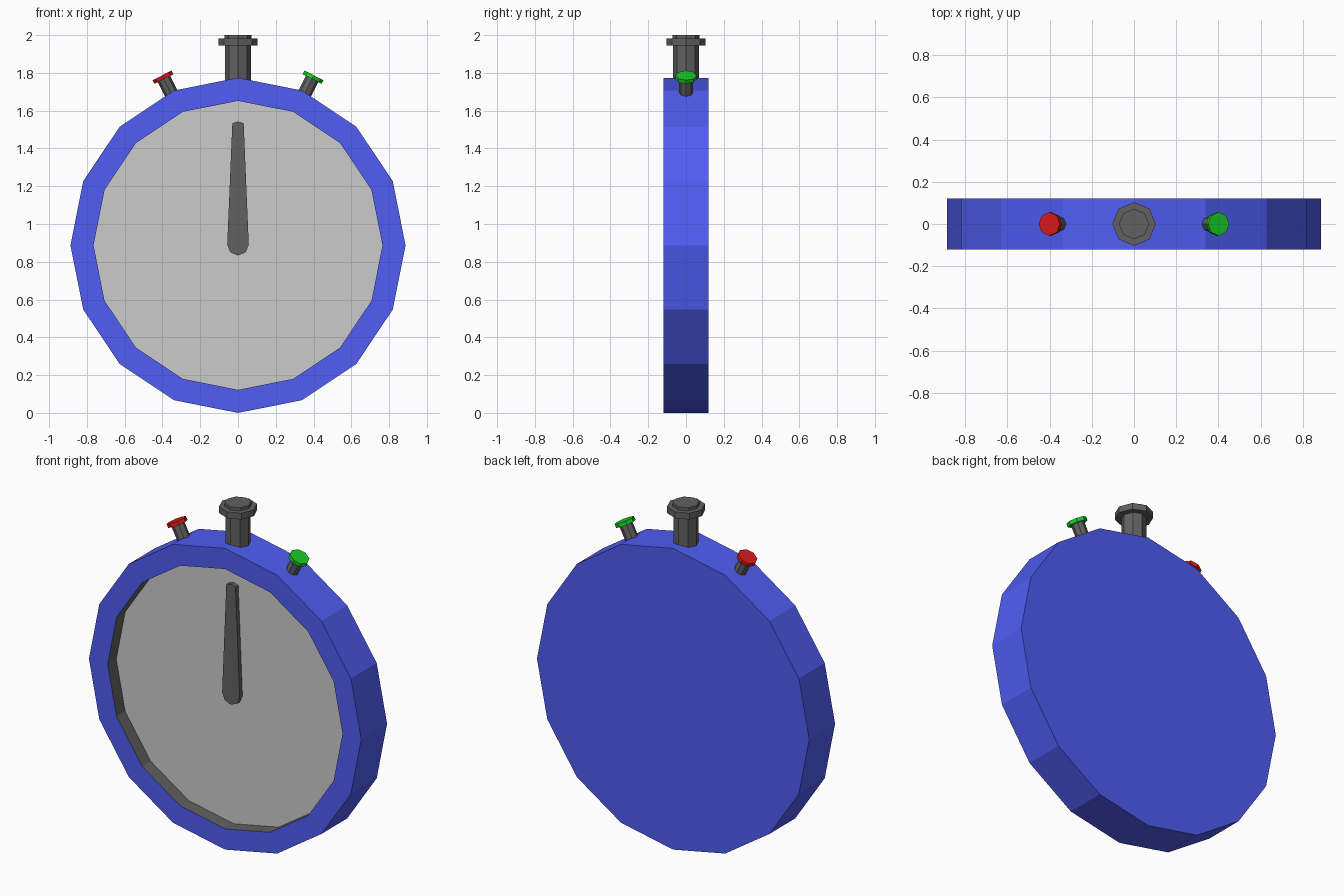
import bpy, bmesh
from math import sin, cos, pi, radians
from mathutils import Matrix, Vector

if "Cube" in bpy.data.objects:
    bpy.data.objects.remove(bpy.data.objects["Cube"])


def material(name, rgb):
    m = bpy.data.materials.new(name)
    m.diffuse_color = (*rgb, 1)
    m.use_nodes = True
    m.node_tree.nodes["Principled BSDF"].inputs["Base Color"].default_value = m.diffuse_color
    return m


BLUE = material("blue", (0.08, 0.11, 0.9))
DARK = material("dark_grey", (0.12, 0.12, 0.12))
RED = material("red", (0.7, 0.01, 0.01))
GREEN = material("green", (0.01, 0.6, 0.02))


def finish(name, bm, mats, matrix=Matrix()):
    bmesh.ops.recalc_face_normals(bm, faces=bm.faces)
    me = bpy.data.meshes.new(name)
    bm.to_mesh(me)
    bm.free()
    for m in mats:
        me.materials.append(m)
    ob = bpy.data.objects.new(name, me)
    ob.matrix_world = matrix
    bpy.context.collection.objects.link(ob)
    return ob


def lathe(name, profile, sides, mats=(), matrix=Matrix(), dark_from=99):
    """Spin (radius, height) points round z and cap both ends."""
    bm = bmesh.new()
    rings = [[bm.verts.new((r * cos(2 * pi * i / sides), r * sin(2 * pi * i / sides), h))
              for i in range(sides)] for r, h in profile]
    bm.faces.new(rings[0])
    for k, (a, b) in enumerate(zip(rings, rings[1:])):
        for i in range(sides):
            j = (i + 1) % sides
            f = bm.faces.new((a[i], a[j], b[j], b[i]))
            f.material_index = int(k >= dark_from)
    last = bm.faces.new(rings[-1])
    last.material_index = int(len(rings) - 1 >= dark_from)
    return finish(name, bm, mats, matrix)


CZ, R, R_IN = 0.887, 0.887, 0.765
facing = Matrix.Translation((0, 0, CZ)) @ Matrix.Rotation(pi / 2, 4, 'X')

# Case with a recessed front whose inner wall is dark
lathe("case", [(R, -0.12), (R, 0.12), (R_IN, 0.12), (R_IN, 0.03)], 16,
      (BLUE, DARK), facing, dark_from=2)

# Dial plate in the recess
lathe("dial", [(R_IN, 0.03), (R_IN, 0.04)], 16, (), facing)

# Tapered hand with a rounded foot
outline = [(0.057 * cos(pi + i * pi / 4), 0.89 + 0.057 * sin(pi + i * pi / 4)) for i in range(5)]
outline += [(0.03, 1.533), (0, 1.543), (-0.03, 1.533)]
bm = bmesh.new()
face = bm.faces.new([bm.verts.new((x, -0.038, z)) for x, z in outline])
ext = bmesh.ops.extrude_face_region(bm, geom=[face], use_keep_orig=True)
bmesh.ops.translate(bm, vec=(0, -0.028, 0),
                    verts=[v for v in ext["geom"] if isinstance(v, bmesh.types.BMVert)])
finish("hand", bm, (DARK,))

# Crown on top
lathe("crown", [(0.068, 1.70), (0.068, 1.945), (0.103, 1.945), (0.103, 1.982),
                (0.072, 1.982), (0.072, 2.0)], 8, (DARK,))

# Two tilted push buttons
for side, label, mat in ((-1, "left", RED), (1, "right", GREEN)):
    tilt = (Matrix.Translation((side * 0.402, 0, 1.787))
            @ Matrix.Rotation(side * radians(27), 4, 'Y'))
    lathe(label + "_button_stem", [(0.037, -0.16), (0.037, -0.015)], 8, (DARK,), tilt)
    lathe(label + "_button_cap", [(0.056, -0.022), (0.056, 0)], 8, (mat,), tilt)
